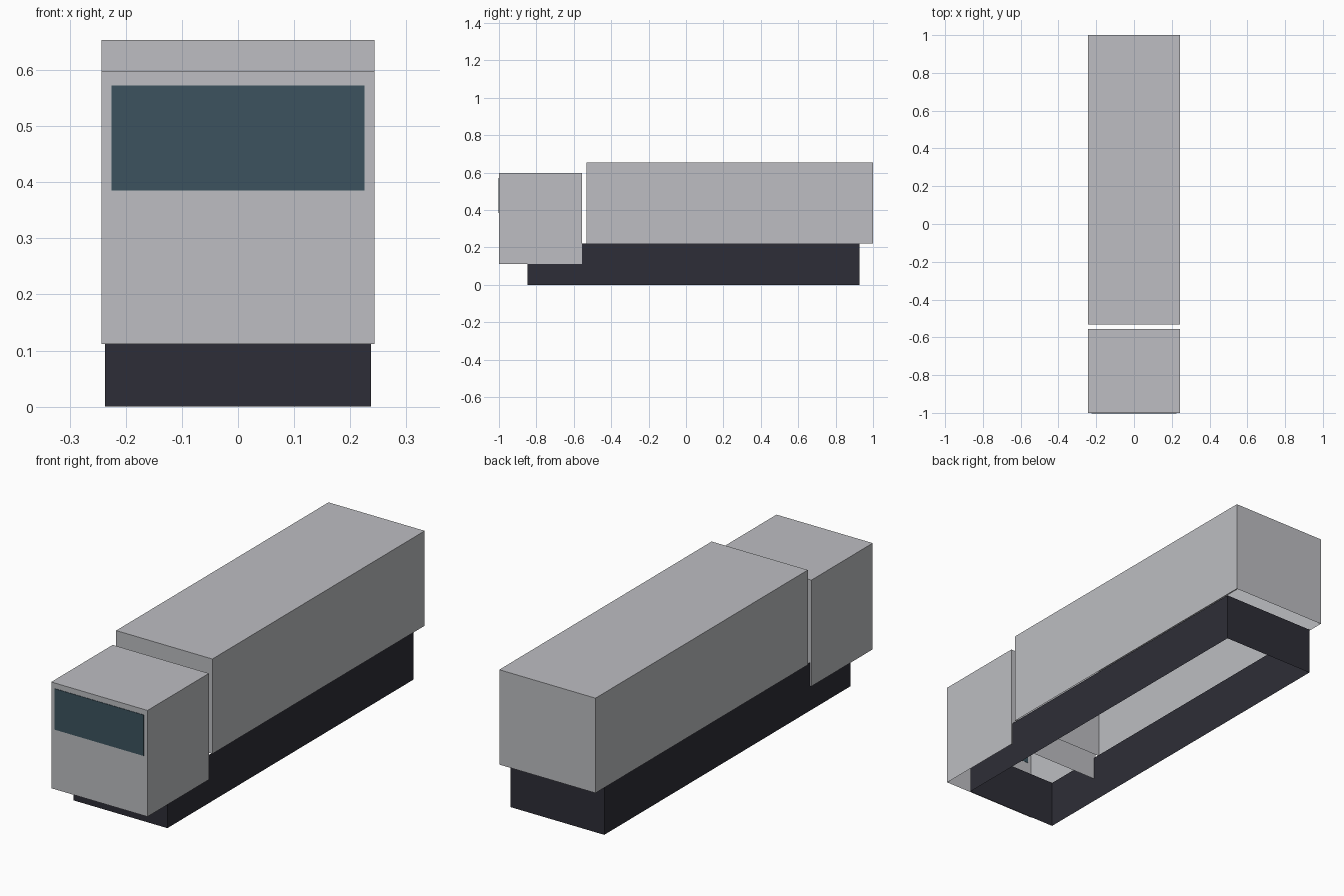
import bpy
import bmesh

cube = bpy.data.objects.get("Cube")
if cube:
    bpy.data.objects.remove(cube, do_unlink=True)


def material(name, rgb):
    mat = bpy.data.materials.new(name)
    mat.use_nodes = True
    color = (*rgb, 1.0)
    mat.diffuse_color = color
    mat.node_tree.nodes["Principled BSDF"].inputs["Base Color"].default_value = color
    return mat


def shell(name, mat, x, y, z, open_ends):
    """Thin-walled box centred on x = 0, without the faces pointing along open_ends."""
    bm = bmesh.new()
    bmesh.ops.create_cube(bm, size=1)
    bm.normal_update()
    gone = [f for f in bm.faces if round(f.normal.z) in open_ends]
    bmesh.ops.delete(bm, geom=gone, context="FACES")
    for v in bm.verts:
        v.co = (x if v.co.x > 0 else -x, y[v.co.y > 0], z[v.co.z > 0])
    mesh = bpy.data.meshes.new(name)
    bm.to_mesh(mesh)
    bm.free()
    mesh.materials.append(mat)
    obj = bpy.data.objects.new(name, mesh)
    bpy.context.collection.objects.link(obj)
    return obj


body_grey = material("light grey body", (0.51, 0.515, 0.54))
chassis_dark = material("dark chassis", (0.027, 0.027, 0.038))
glass_blue = material("blue grey glass", (0.045, 0.086, 0.112))

# Cab and cargo body, both open underneath
shell("cab", body_grey, 0.243, (-1.0, -0.557), (0.112, 0.597), {-1})
shell("cargo_box", body_grey, 0.243, (-0.532, 1.0), (0.22, 0.653), {-1})

# Skirt around the chassis, open above and below
shell("chassis", chassis_dark, 0.237, (-0.848, 0.928), (0.0, 0.22), {-1, 1})

# Windscreen plate on the cab front
shell("windscreen", glass_blue, 0.225, (-1.002, -0.999), (0.385, 0.572), set())
